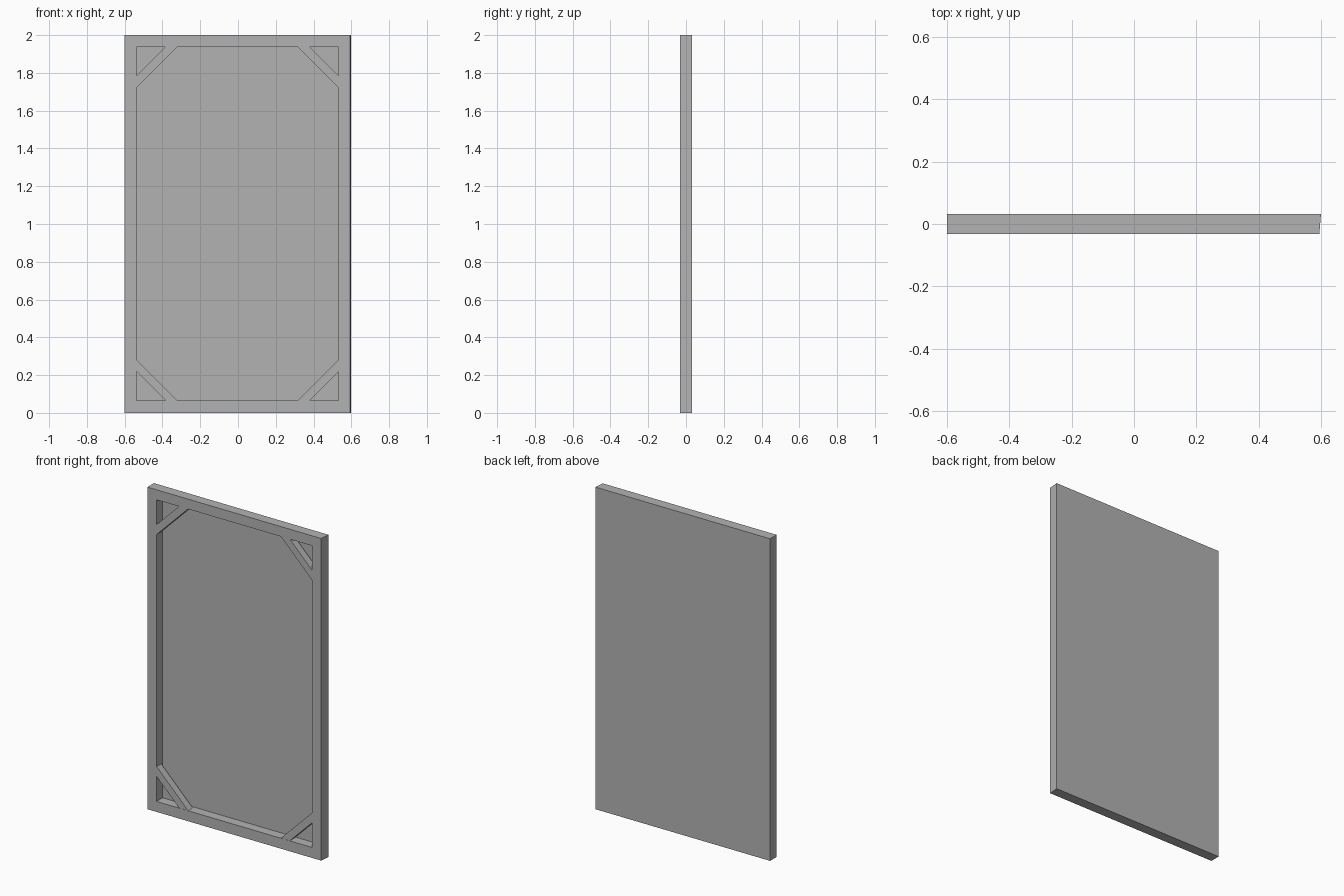
import bpy
import bmesh

cube = bpy.data.objects.get("Cube")
if cube:
    bpy.data.objects.remove(cube, do_unlink=True)

# Single plain grey for the whole panel
grey = bpy.data.materials.new("plain grey")
grey.use_nodes = True
grey.diffuse_color = (0.45, 0.45, 0.45, 1)
grey.node_tree.nodes["Principled BSDF"].inputs["Base Color"].default_value = grey.diffuse_color

FRONT, SEAM, BACK = -0.032, 0.027, 0.032
LEFT, RIGHT_FRONT, RIGHT_BACK, TOP = -0.6, 0.594, 0.599, 2.0
IN_L, IN_R, IN_B, IN_T = -0.537, 0.532, 0.065, 1.938


def finish(name, bm):
    bmesh.ops.recalc_face_normals(bm, faces=bm.faces)
    mesh = bpy.data.meshes.new(name)
    bm.to_mesh(mesh)
    bm.free()
    mesh.materials.append(grey)
    obj = bpy.data.objects.new(name, mesh)
    bpy.context.collection.objects.link(obj)
    return obj


def loop(bm, points, y):
    return [bm.verts.new((x, y, z)) for x, z in points]


def bridge(bm, a, b):
    for i in range(len(a)):
        j = (i + 1) % len(a)
        bm.faces.new((a[i], a[j], b[j], b[i]))


def prism(name, points, y0, y1):
    bm = bmesh.new()
    a, b = loop(bm, points, y0), loop(bm, points, y1)
    bridge(bm, a, b)
    bm.faces.new(a)
    bm.faces.new(b)
    return finish(name, bm)


def rect(x0, x1, z0, z1):
    return [(x0, z0), (x1, z0), (x1, z1), (x0, z1)]


# Frame, its outer edge slightly tapered on one side
bm = bmesh.new()
outer_front = loop(bm, rect(LEFT, RIGHT_FRONT, 0, TOP), FRONT)
outer_back = loop(bm, rect(LEFT, RIGHT_BACK, 0, TOP), SEAM)
inner = rect(IN_L, IN_R, IN_B, IN_T)
inner_front, inner_back = loop(bm, inner, FRONT), loop(bm, inner, SEAM)
rings = [outer_front, outer_back, inner_back, inner_front]
for i in range(4):
    bridge(bm, rings[i], rings[(i + 1) % 4])
finish("frame", bm)

# Thin backing sheet
prism("backing_sheet", rect(LEFT, RIGHT_BACK, 0, TOP), SEAM, BACK)

# Diagonal corner braces
NEAR, FAR = 0.154, 0.216
for side, x, sx in (("right", IN_L, 1), ("left", IN_R, -1)):
    for level, z, sz in (("lower", IN_B, 1), ("upper", IN_T, -1)):
        points = [(x + sx * NEAR, z), (x + sx * FAR, z),
                  (x, z + sz * FAR), (x, z + sz * NEAR)]
        prism(f"{level}_{side}_brace", points, FRONT + 0.001, 0.014)
